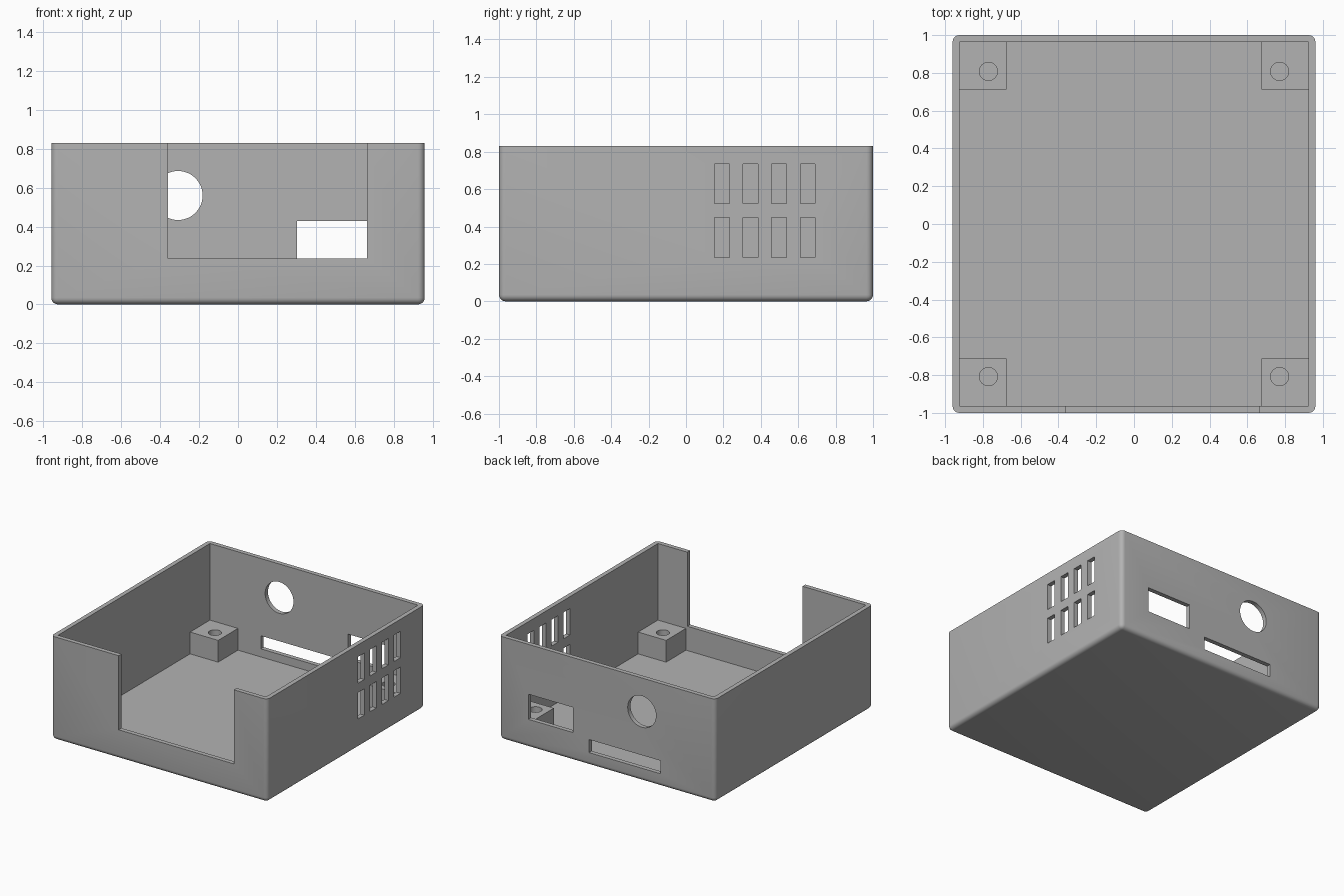
import bpy, bmesh, math
from mathutils import Matrix, Vector

W, D, H = 0.96, 1.0, 0.83      # half width, half depth, height
WALL, FLOOR = 0.036, 0.04
IX, IY = W - WALL, D - WALL    # inner half sizes

cube = bpy.data.objects.get("Cube")
if cube:
    bpy.data.objects.remove(cube, do_unlink=True)

grey = bpy.data.materials.new("grey plastic")
grey.use_nodes = True
colour = (0.45, 0.45, 0.45, 1)
grey.diffuse_color = colour
grey.node_tree.nodes["Principled BSDF"].inputs["Base Color"].default_value = colour


def finish(bm, name):
    mesh = bpy.data.meshes.new(name)
    bm.to_mesh(mesh)
    bm.free()
    mesh.materials.append(grey)
    obj = bpy.data.objects.new(name, mesh)
    bpy.context.collection.objects.link(obj)
    return obj


def box(name, x, y, z):
    """Box from (low, high) pairs on each axis."""
    low, high = (Vector(c) for c in zip(x, y, z))
    bm = bmesh.new()
    bmesh.ops.create_cube(bm, size=1)
    bmesh.ops.scale(bm, vec=high - low, verts=bm.verts)
    bmesh.ops.translate(bm, vec=(low + high) / 2, verts=bm.verts)
    return finish(bm, name)


def cylinder(name, centre, radius, depth, axis="Z"):
    bm = bmesh.new()
    turn = Matrix.Rotation(math.pi / 2 if axis == "Y" else 0, 4, "X")
    bmesh.ops.create_cone(bm, cap_ends=True, segments=48, radius1=radius,
                          radius2=radius, depth=depth,
                          matrix=Matrix.Translation(centre) @ turn)
    return finish(bm, name)


def apply_modifiers(obj):
    graph = bpy.context.evaluated_depsgraph_get()
    mesh = bpy.data.meshes.new_from_object(obj.evaluated_get(graph))
    obj.modifiers.clear()
    obj.data = mesh


def cut(obj, cutters):
    for c in cutters:
        c.hide_render = True
        mod = obj.modifiers.new("cut", "BOOLEAN")
        mod.operation, mod.solver, mod.object = "DIFFERENCE", "EXACT", c
    apply_modifiers(obj)
    for c in cutters:
        bpy.data.objects.remove(c, do_unlink=True)


def smooth(obj):
    bpy.ops.object.select_all(action="DESELECT")
    obj.select_set(True)
    bpy.context.view_layer.objects.active = obj
    bpy.ops.object.shade_smooth_by_angle(angle=math.radians(30))


# Outer block with rounded upright corners and bottom rim
case = box("case", (-W, W), (-D, D), (0, H))
bm = bmesh.new()
bm.from_mesh(case.data)
rim = [e for e in bm.edges if min(v.co.z for v in e.verts) < 0.01]
bmesh.ops.bevel(bm, geom=rim, offset=0.035, segments=5, profile=0.5,
                affect="EDGES", clamp_overlap=True)
bm.to_mesh(case.data)
bm.free()

# Hollow, front opening, and rear ports
cutters = [
    box("cavity", (-IX, IX), (-IY, IY), (FLOOR, 1)),
    box("front_opening", (-0.36, 0.663), (-1.1, -0.9), (0.235, 1)),
    box("rear_port", (0.303, 0.70), (0.9, 1.1), (0.228, 0.43)),
    box("rear_slot", (-0.472, 0.162), (0.9, 1.1), (0.105, 0.21)),
    cylinder("rear_round_hole", (-0.308, 1, 0.56), 0.126, 0.2, "Y"),
]
# Vent grid in the left wall
for z in (0.235, 0.522):
    for i in range(4):
        y = 0.152 + i * 0.153
        cutters.append(box("vent", (0.9, 1.1), (y, y + 0.08), (z, z + 0.212)))
cut(case, cutters)
smooth(case)

# Corner posts with screw holes
for sx, side in ((1, "left"), (-1, "right")):
    for sy, end in ((1, "back"), (-1, "front")):
        post = box(f"{end}_{side}_post",
                   sorted((sx * 0.675, sx * (IX + 0.01))),
                   sorted((sy * 0.712, sy * (IY + 0.01))), (FLOOR - 0.01, 0.215))
        cut(post, [cylinder("screw_hole", (sx * 0.771, sy * 0.808, 0.195), 0.048, 0.3)])
        smooth(post)
